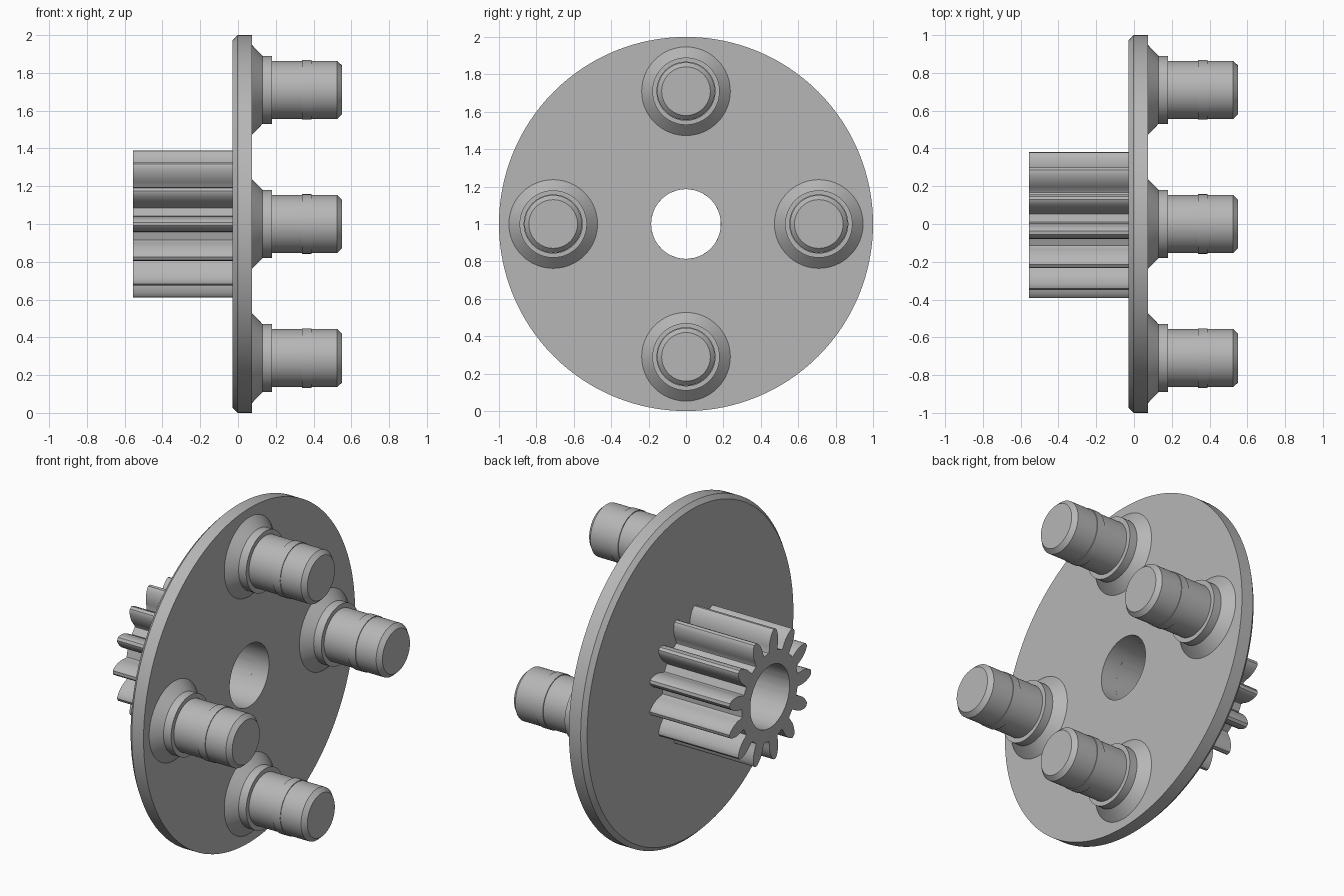
import bpy
import bmesh
from math import sin, cos, pi, radians

cube = bpy.data.objects.get("Cube")
if cube:
    bpy.data.objects.remove(cube, do_unlink=True)

grey = bpy.data.materials.new("light grey")
grey.use_nodes = True
colour = (0.47, 0.47, 0.47, 1)
grey.diffuse_color = colour
grey.node_tree.nodes["Principled BSDF"].inputs["Base Color"].default_value = colour

CENTRE_Z = 1.0
BORE = 0.186
BACK, FACE = -0.028, 0.075     # the two sides of the disc
GEAR_END = -0.555


def finish(name, bm, location, angle=25):
    bmesh.ops.recalc_face_normals(bm, faces=bm.faces)
    mesh = bpy.data.meshes.new(name)
    bm.to_mesh(mesh)
    bm.free()
    mesh.materials.append(grey)
    obj = bpy.data.objects.new(name, mesh)
    obj.location = location
    bpy.context.collection.objects.link(obj)
    bpy.ops.object.select_all(action='DESELECT')
    obj.select_set(True)
    bpy.context.view_layer.objects.active = obj
    bpy.ops.object.shade_smooth_by_angle(angle=radians(angle))
    return obj


def lathe(name, profile, location, steps, closed=False):
    """Turn an (x, radius) profile around the x axis."""
    bm = bmesh.new()
    rings = []
    for x, r in profile:
        rings.append([bm.verts.new((x, r * cos(2 * pi * i / steps), r * sin(2 * pi * i / steps)))
                      for i in range(steps)])
    pairs = list(zip(rings, rings[1:]))
    if closed:
        pairs.append((rings[-1], rings[0]))
    else:
        bm.faces.new(rings[0])
        bm.faces.new(rings[-1])
    for a, b in pairs:
        for i in range(steps):
            j = (i + 1) % steps
            bm.faces.new((a[i], a[j], b[j], b[i]))
    return finish(name, bm, location)


# Disc with a bore and one chamfered rim
lathe("carrier_disc",
      [(BACK, BORE), (BACK, 0.975), (BACK + 0.025, 1.0), (FACE, 1.0), (FACE, BORE)],
      (0, 0, CENTRE_Z), 128, closed=True)

# Four stepped pins with flared feet
pin_profile = [(FACE - 0.02, 0.237), (FACE, 0.237), (0.13, 0.18), (0.18, 0.18),
               (0.18, 0.153), (0.34, 0.153), (0.34, 0.158), (0.39, 0.158),
               (0.39, 0.154), (0.525, 0.154), (0.55, 0.13)]
PIN_RADIUS = 0.71
for i, side in enumerate(("back", "top", "front", "bottom")):
    a = i * pi / 2
    lathe(side + "_pin", pin_profile,
          (0, PIN_RADIUS * cos(a), CENTRE_Z + PIN_RADIUS * sin(a)), 64)

# Spur gear: each tooth is a mirrored flank of (radius, half angle in degrees)
TEETH = 13
flank = [(0.264, 9.0), (0.272, 8.2), (0.3, 7.8), (0.325, 7.1),
         (0.35, 5.7), (0.37, 4.1), (0.385, 2.5), (0.391, 1.3)]
tooth = [(r, -a) for r, a in flank] + [(r, a) for r, a in reversed(flank)]
outline = [(r, radians(a + t * 360 / TEETH)) for t in range(TEETH) for r, a in tooth]

bm = bmesh.new()


def ring(x, points):
    # Angle zero points to the front
    return [bm.verts.new((x, -r * cos(a), r * sin(a))) for r, a in points]


bore = [(BORE, a) for r, a in outline]
loops = [ring(GEAR_END, bore), ring(GEAR_END, outline), ring(BACK, outline), ring(BACK, bore)]
count = len(outline)
for k in range(4):
    a, b = loops[k], loops[(k + 1) % 4]
    for i in range(count):
        j = (i + 1) % count
        bm.faces.new((a[i], a[j], b[j], b[i]))
finish("spur_gear", bm, (0, 0, CENTRE_Z), 30)
